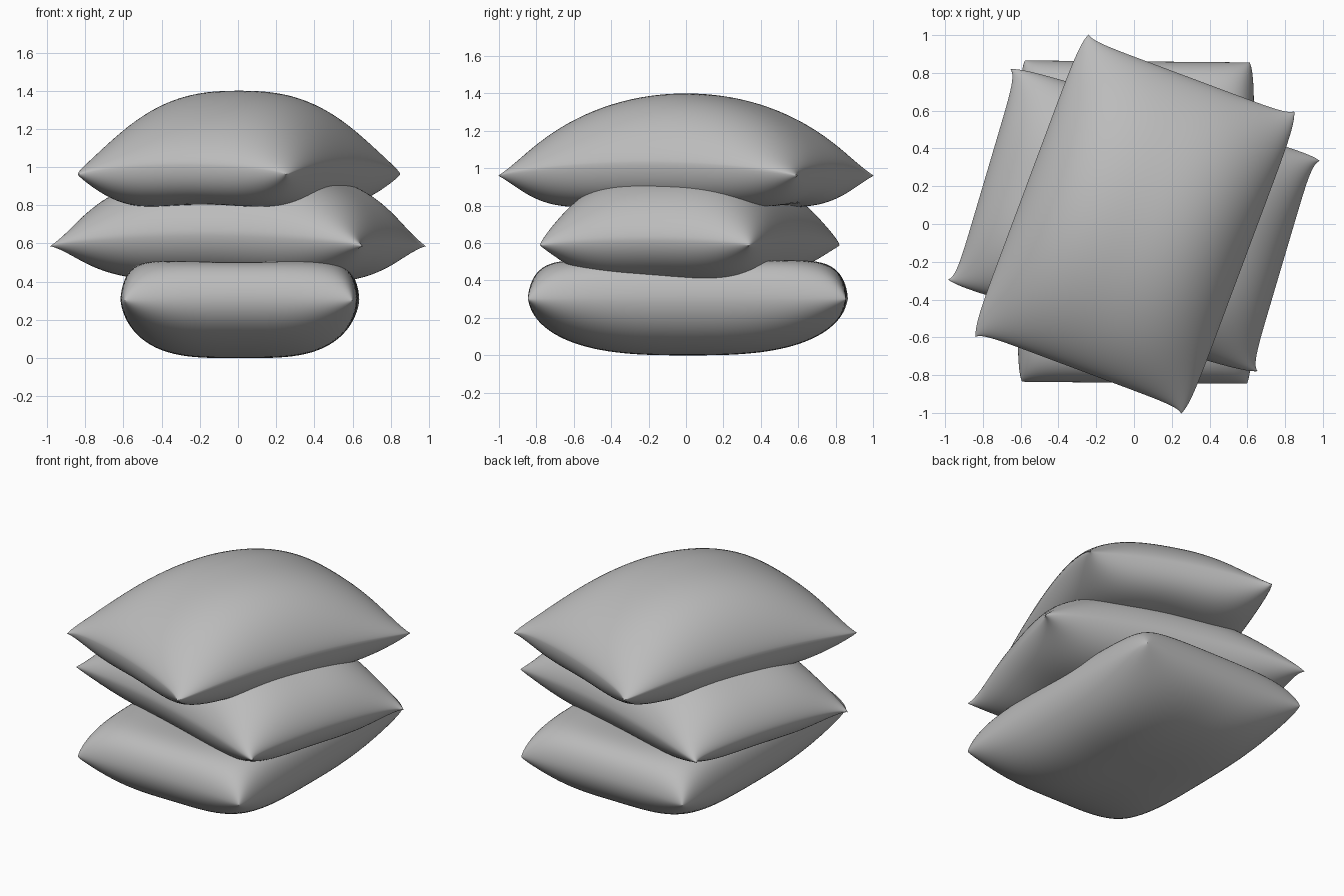
import bpy
import bmesh
import math
from mathutils import Matrix

if "Cube" in bpy.data.objects:
    bpy.data.objects.remove(bpy.data.objects["Cube"], do_unlink=True)

# Single cloth colour
cloth = bpy.data.materials.new("grey_cloth")
cloth.use_nodes = True
GREY = (0.5, 0.5, 0.5, 1)
cloth.diffuse_color = GREY
cloth.node_tree.nodes["Principled BSDF"].inputs["Base Color"].default_value = GREY

CORNER_ROUNDING = 0.055
CORNER_PINCH = 0.4


def swell(t, power, roundness):
    """Puffiness across one direction: zero at the seam, one in the middle."""
    return max(0.0, 1 - abs(t) ** power) ** roundness


def pillow(name, half, waist, place, angle, seam, top, under, skew=0.0):
    """Two puffed sheets welded along a curved seam, with eared corners.
    seam = corner height, rise across, rise along
    top / under = depth, (power, roundness) across, the same along, dent"""
    bm = bmesh.new()
    for sign, (depth, across, along, dent) in ((1, top), (-1, under)):
        sheet = bmesh.ops.create_grid(bm, x_segments=48, y_segments=60, size=1)
        for vert in sheet["verts"]:
            # Crowd the rows towards the seam
            u = math.sin(vert.co.x * math.pi / 2)
            v = math.sin(vert.co.y * math.pi / 2)
            corner = abs(u * v)
            blunt = CORNER_ROUNDING * corner ** 8
            x = u * (half[0] * (1 - waist[0] * (1 - v ** 8)) - blunt)
            y = v * (half[1] * (1 - waist[1] * (1 - u ** 8)) - blunt)
            bowl = (1 - u * u) * (1 - v * v)
            puff = depth * swell(u, *across) * swell(v, *along)
            puff *= (1 - dent * bowl) * (1 + skew * v)
            puff *= 1 - CORNER_PINCH * corner ** 4
            z = seam[0] + seam[1] * (1 - u * u) + seam[2] * (1 - v * v)
            vert.co = (x, y, z + sign * puff)
    bmesh.ops.remove_doubles(bm, verts=bm.verts, dist=0.00005)
    bmesh.ops.recalc_face_normals(bm, faces=bm.faces)
    bm.transform(Matrix.Translation((*place, 0))
                 @ Matrix.Rotation(math.radians(angle), 4, "Z"))
    mesh = bpy.data.meshes.new(name)
    bm.to_mesh(mesh)
    bm.free()
    mesh.materials.append(cloth)
    mesh.shade_smooth()
    obj = bpy.data.objects.new(name, mesh)
    bpy.context.collection.objects.link(obj)


# Bottom pillow: squashed flat on top
pillow("bottom_pillow", (0.65, 0.905), (0.045, 0.06), (0.01, 0.01), -0.5,
       (0.30, 0.015, 0.01),
       (0.23, (8, 0.55), (8, 0.55), 0.35),
       (0.325, (3.3, 0.55), (2.8, 0.5), 0.0))

# Middle pillow: turned crosswise
pillow("middle_pillow", (0.635, 0.91), (0.05, 0.1), (0, 0.02), 73.5,
       (0.585, 0.04, 0.07),
       (0.33, (3, 0.6), (3, 0.6), 0.15),
       (0.29, (3.5, 0.6), (3.5, 0.6), 0.0), skew=-0.06)

# Top pillow: domed and draped over the one below
pillow("top_pillow", (0.635, 0.91), (0.04, 0.09), (0.005, 0), -20.5,
       (0.96, 0.05, 0.07),
       (0.32, (3, 0.7), (2, 0.6), 0.0),
       (0.35, (3.5, 0.6), (3, 0.5), 0.3))
